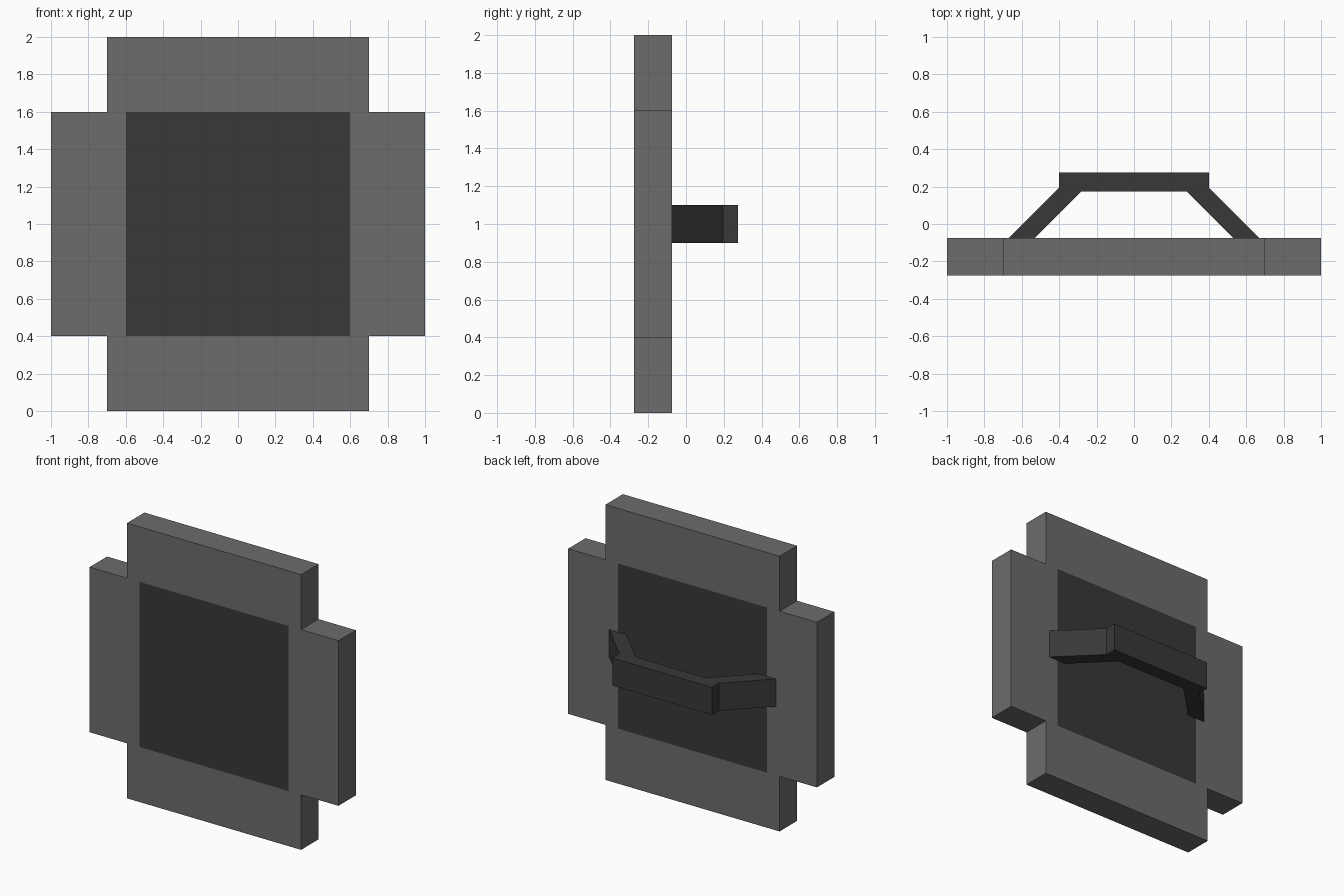
import bpy, bmesh

if "Cube" in bpy.data.objects:
    bpy.data.objects.remove(bpy.data.objects["Cube"])

FRONT, BACK = -0.275, -0.075   # plate thickness in y


def material(name, value):
    m = bpy.data.materials.new(name)
    m.diffuse_color = (value, value, value, 1)
    m.use_nodes = True
    m.node_tree.nodes["Principled BSDF"].inputs["Base Color"].default_value = m.diffuse_color
    return m


def prism(name, outline, axis, start, end, mat):
    """Extrude a closed 2D outline: (x, z) along y, or (x, y) along z."""
    bm = bmesh.new()
    place = (lambda a, b: (a, start, b)) if axis == "y" else (lambda a, b: (a, b, start))
    face = bm.faces.new([bm.verts.new(place(a, b)) for a, b in outline])
    ext = bmesh.ops.extrude_face_region(bm, geom=[face], use_keep_orig=True)
    move = (0, end - start, 0) if axis == "y" else (0, 0, end - start)
    verts = [g for g in ext["geom"] if isinstance(g, bmesh.types.BMVert)]
    bmesh.ops.translate(bm, verts=verts, vec=move)
    bmesh.ops.recalc_face_normals(bm, faces=bm.faces)
    mesh = bpy.data.meshes.new(name)
    bm.to_mesh(mesh)
    bm.free()
    mesh.materials.append(mat)
    ob = bpy.data.objects.new(name, mesh)
    bpy.context.collection.objects.link(ob)
    return ob


def plate(name, x0, x1, z0, z1, mat):
    return prism(name, [(x0, z0), (x1, z0), (x1, z1), (x0, z1)], "y", FRONT, BACK, mat)


grey = material("frame_grey", 0.15)
dark = material("dark_grey", 0.04)

# Frame blocks around the panel
plate("frame_top", -0.7, 0.7, 1.6, 2.0, grey)
plate("frame_bottom", -0.7, 0.7, 0.0, 0.4, grey)
plate("frame_left", -1.0, -0.6, 0.4, 1.6, grey)
plate("frame_right", 0.6, 1.0, 0.4, 1.6, grey)

# Flush centre panel
plate("centre_panel", -0.6, 0.6, 0.4, 1.6, dark)

# Back handle: half profile mirrored into a bent grip
half = [(0.4, 0.275), (0.4, 0.195), (0.67, BACK), (0.53, BACK), (0.28, 0.175)]
profile = half + [(-x, y) for x, y in reversed(half)]
prism("handle", profile, "z", 0.9, 1.1, dark)
